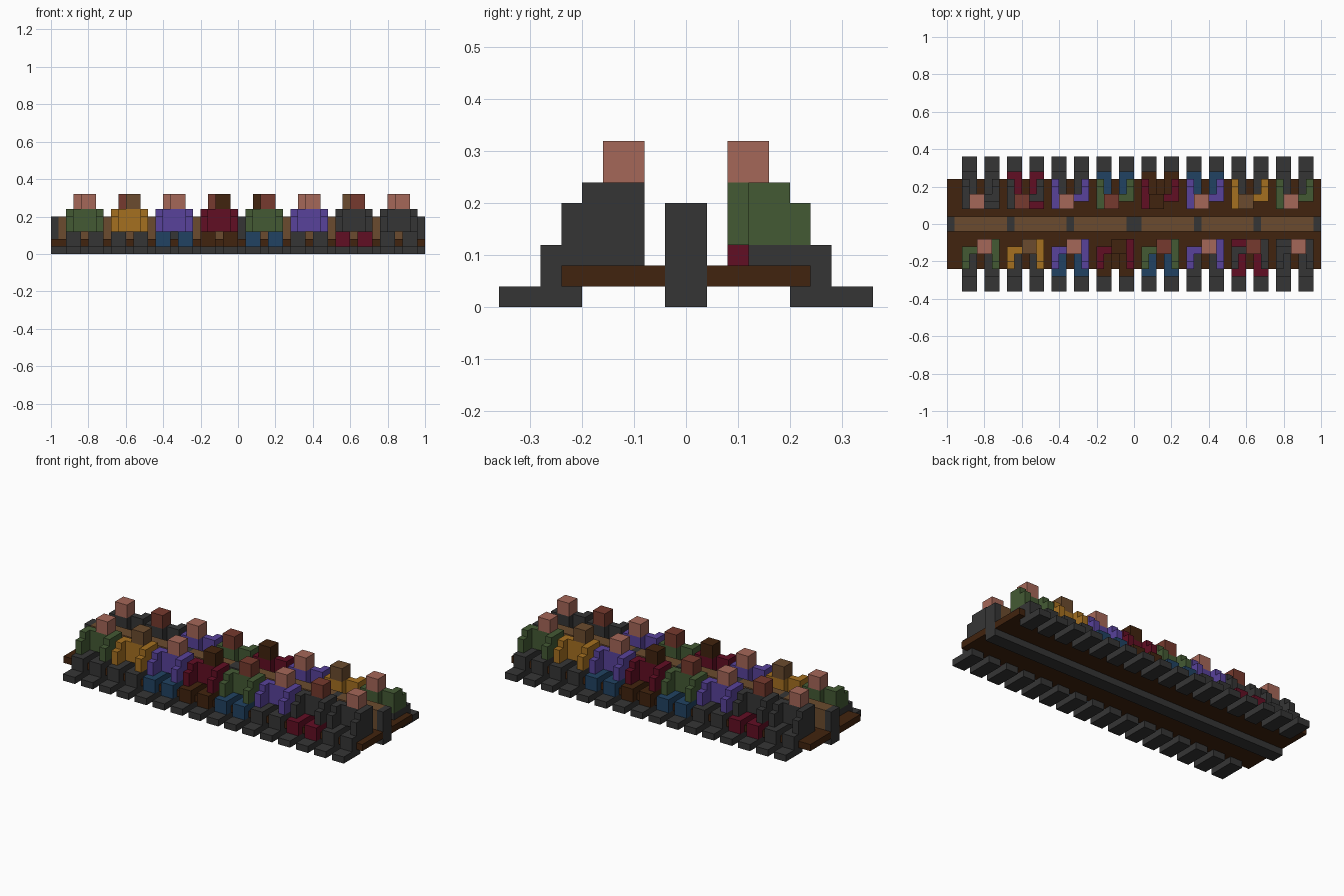
import bpy

if "Cube" in bpy.data.objects:
    bpy.data.objects.remove(bpy.data.objects["Cube"])

U = 0.04  # edge of one block


def linear(c):
    c /= 255
    return c / 12.92 if c <= 0.04045 else ((c + 0.055) / 1.055) ** 2.4


COLOURS = {
    "charcoal": (53, 53, 53), "dark_brown": (65, 35, 14), "tan": (107, 75, 46),
    "pink": (165, 103, 88), "red_brown": (118, 58, 46), "green": (68, 90, 52),
    "orange": (165, 112, 32), "purple": (88, 66, 155), "maroon": (97, 14, 35),
    "blue": (33, 66, 98),
}
MATS = {}
for name, rgb in COLOURS.items():
    MATS[name] = bpy.data.materials.new(name)
    MATS[name].diffuse_color = (*[linear(c) for c in rgb], 1)


def blocks(name, colour, boxes, place=lambda x, y: (x, y)):
    """One object made of boxes (x0, x1, y0, y1, z0, z1) in block units."""
    verts, faces = [], []
    for x0, x1, y0, y1, z0, z1 in boxes:
        (xa, ya), (xb, yb) = place(x0, y0), place(x1, y1)
        xa, xb = sorted((xa, xb))
        ya, yb = sorted((ya, yb))
        n = len(verts)
        verts += [(x * U, y * U, z * U) for z in (z0, z1)
                  for x, y in ((xa, ya), (xb, ya), (xb, yb), (xa, yb))]
        faces += [[n + i for i in f] for f in
                  ((3, 2, 1, 0), (4, 5, 6, 7), (0, 1, 5, 4),
                   (1, 2, 6, 5), (2, 3, 7, 6), (3, 0, 4, 7))]
    mesh = bpy.data.meshes.new(name)
    mesh.from_pydata(verts, [], faces)
    mesh.materials.append(MATS[colour])
    bpy.context.collection.objects.link(bpy.data.objects.new(name, mesh))


# Bench: two seat slabs, ground rail, posts and back panels between them
blocks("seat", "dark_brown", [(-25, 25, -6, -1, 1, 2), (-25, 25, 1, 6, 1, 2)])
blocks("ground_rail", "charcoal", [(-25, 25, -1, 1, 0, 1)])
posts = [(-25, -24), (-17, -16), (-9, -8), (-1, 1), (8, 9), (16, 17), (24, 25)]
blocks("back_posts", "charcoal", [(a, b, -1, 1, 1, 5) for a, b in posts])
blocks("back_panels", "tan", [(p[1], q[0], -1, 1, 1, 5)
                              for p, q in zip(posts, posts[1:])])

# Seated people: head, top and leg colours along one row
PEOPLE = [("pink", "green", "charcoal"), ("tan", "orange", "charcoal"),
          ("pink", "purple", "blue"), ("dark_brown", "maroon", "dark_brown"),
          ("red_brown", "green", "blue"), ("pink", "purple", "charcoal"),
          ("red_brown", "charcoal", "maroon"), ("pink", "charcoal", "charcoal")]


def person(label, x, head, top, legs, hips, place):
    def part(name, colour, boxes):
        blocks(f"{label}_{name}", colour,
               [(x + b[0], x + b[1], *b[2:]) for b in boxes], place)

    part("head", head, [(2, 4, -4, -2, 6, 8)])
    part("torso", top, [(1, 2, -4, -3, 3, 6), (2, 4, -4, -2, 3, 6)])
    part("arms", top, [(0, 1, -5, -3, 3, 6), (0, 1, -6, -5, 3, 5),
                       (4, 5, -5, -2, 3, 6), (4, 5, -6, -5, 3, 5)])
    thighs = [(a, a + 2, -7, -2 if hips else -3, 2, 3) for a in (0, 3)]
    shins = [(a, a + 2, -7, -6, 1, 2) for a in (0, 3)]
    part("legs", legs, thighs + shins)
    part("shoes", "charcoal", [(a, a + 2, -9, -5, 0, 1) for a in (0, 3)])


# Same row on both sides; the back row is turned half round
for i, (head, top, legs) in enumerate(PEOPLE):
    x, hips = -23 + 6 * i, i >= 6
    person(f"front_person_{i + 1}", x, head, top, legs, hips,
           lambda a, b: (a, b))
    person(f"back_person_{i + 1}", x, head, top, legs, hips,
           lambda a, b: (1 - a, -b))

for m in bpy.data.materials:
    if m.users and not m.is_grease_pencil:
        m.use_nodes = True
        m.node_tree.nodes["Principled BSDF"].inputs["Base Color"].default_value = m.diffuse_color
